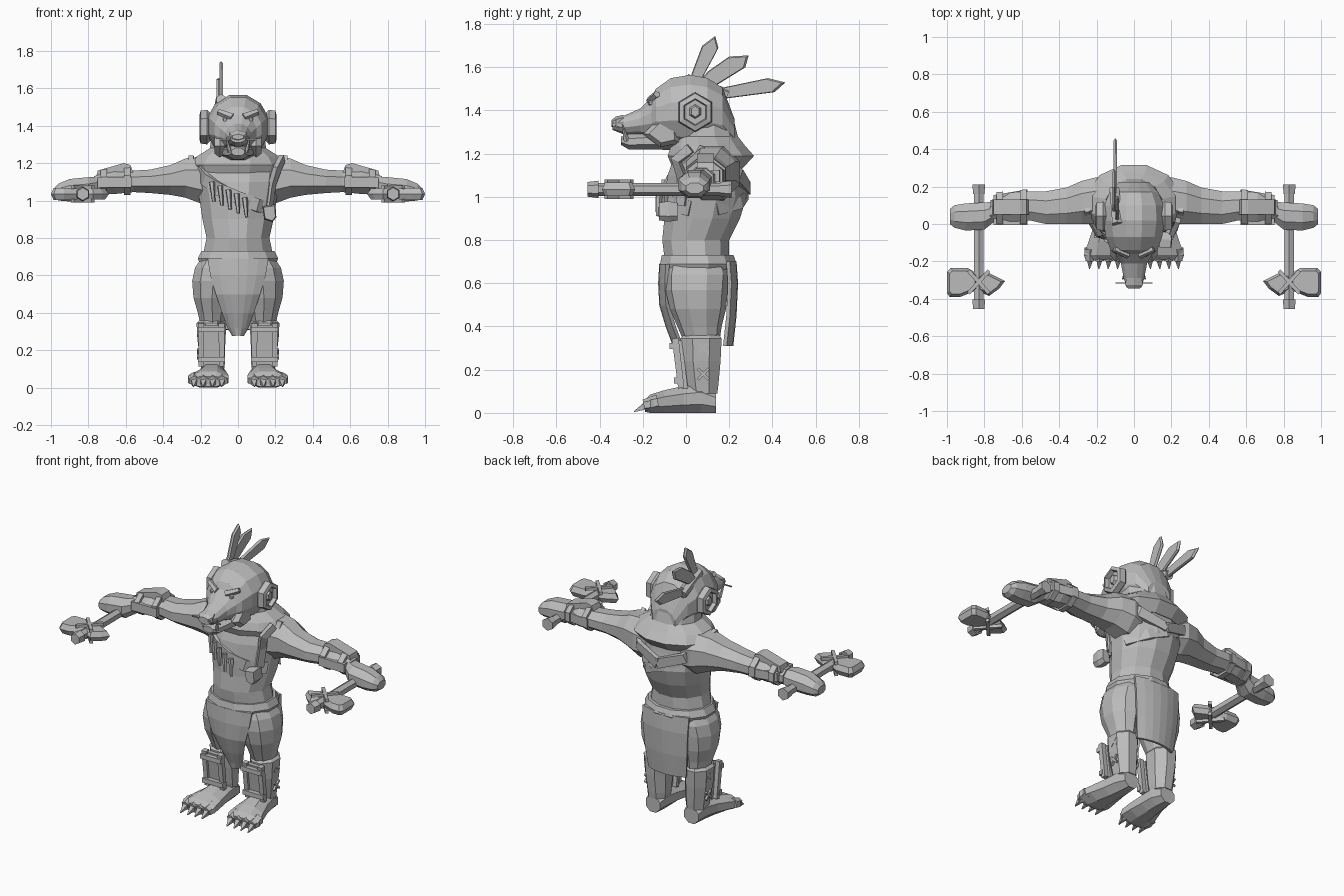
import bpy, bmesh, math
from mathutils import Vector as V

grey = bpy.data.materials.new("warm_grey")
grey.diffuse_color = (0.5, 0.5, 0.5, 1)


def finish(name, bm, mirror=False):
    bmesh.ops.recalc_face_normals(bm, faces=bm.faces)
    me = bpy.data.meshes.new(name)
    bm.to_mesh(me)
    bm.free()
    me.materials.append(grey)
    ob = bpy.data.objects.new(name, me)
    bpy.context.collection.objects.link(ob)
    if mirror:
        ob.modifiers.new("mirror", 'MIRROR')
    return ob


def skin(name, rings, mirror=False):
    """Join equal-length rings of points and cap both ends."""
    bm = bmesh.new()
    vs = [[bm.verts.new(p) for p in r] for r in rings]
    n = len(vs[0])
    for a, b in zip(vs, vs[1:]):
        for i in range(n):
            bm.faces.new((a[i], a[(i + 1) % n], b[(i + 1) % n], b[i]))
    bm.faces.new(vs[0])
    bm.faces.new(vs[-1])
    return finish(name, bm, mirror)


def loft(name, axis, rings, n=10, mirror=False):
    """Rings of (position, a0, a1, b0, b1) along an axis."""
    ang = [(i + .5) * 2 * math.pi / n for i in range(n)]
    mc, ms = max(math.cos(a) for a in ang), max(math.sin(a) for a in ang)
    out = []
    for p, a0, a1, b0, b1 in rings:
        r = []
        for t in ang:
            c = [(a0 + a1) / 2 + (a1 - a0) / 2 * math.cos(t) / mc,
                 (b0 + b1) / 2 + (b1 - b0) / 2 * math.sin(t) / ms]
            c.insert("xyz".index(axis), p)
            r.append(c)
        out.append(r)
    return skin(name, out, mirror)


def prism(name, axis, pts, lo, hi, mirror=False, taper=1.0):
    """Extruded outline; taper below 1 gives a chipped, bevelled edge."""
    k = "xyz".index(axis)
    cu = sum(p[0] for p in pts) / len(pts)
    cv = sum(p[1] for p in pts) / len(pts)
    rings = []
    for h, s in ((lo, taper), ((lo + hi) / 2, 1), (hi, taper)):
        r = [[cu + (u - cu) * s, cv + (v - cv) * s] for u, v in pts]
        for c in r:
            c.insert(k, h)
        rings.append(r)
    return skin(name, rings, mirror)


def rod(name, p0, p1, r0, r1, n=4, mirror=False):
    p0, p1 = V(p0), V(p1)
    q = (p1 - p0).to_track_quat('Z', 'Y')
    ring = [V((math.cos((i + .5) * 2 * math.pi / n), math.sin((i + .5) * 2 * math.pi / n), 0)) for i in range(n)]
    return skin(name, [[p + q @ (d * r) for d in ring] for p, r in ((p0, r0), (p1, r1))], mirror)


def ribbon(name, pts, w, t, mirror=False):
    """Flat strap along points, facing away from the body core."""
    pts = [V(p) for p in pts]
    rings = []
    for i, p in enumerate(pts):
        tan = (pts[min(i + 1, len(pts) - 1)] - pts[max(i - 1, 0)]).normalized()
        nor = V((p.x, p.y - .08, 0)).normalized()
        s = tan.cross(nor).normalized() * w / 2
        rings.append([p - s - nor * t, p + s - nor * t, p + s + nor * t, p - s + nor * t])
    return skin(name, rings, mirror)


def sheet(name, rows, bulge, cols=6):
    """Hanging cloth panel from rows of (z, half width, y)."""
    bm = bmesh.new()
    g = []
    for z, hw, y in rows:
        us = [2 * i / cols - 1 for i in range(cols + 1)]
        g.append([bm.verts.new((u * hw, y + bulge * u * u, z)) for u in us])
    for a, b in zip(g, g[1:]):
        for i in range(cols):
            bm.faces.new((a[i], a[i + 1], b[i + 1], b[i]))
    m = finish(name, bm).modifiers.new("thickness", 'SOLIDIFY')
    m.thickness = .018
    m.offset = 0


# Torso: (z, half width, front y, back y)
TORSO = [(.50, .11, -.05, .13), (.58, .18, -.08, .18), (.66, .195, -.10, .20), (.72, .185, -.10, .20),
         (.80, .168, -.11, .20), (.90, .19, -.10, .25), (1.0, .205, -.10, .28), (1.1, .225, -.085, .26),
         (1.17, .23, -.06, .25), (1.23, .20, -.04, .23), (1.30, .12, .0, .2)]
loft("torso", 'z', [(z, -h, h, a, b) for z, h, a, b in TORSO], 12)


def on_body(x, z, back=False):
    for p, q in zip(TORSO, TORSO[1:]):
        if p[0] <= z <= q[0]:
            f = (z - p[0]) / (q[0] - p[0])
            h, a, b = [p[i] + (q[i] - p[i]) * f for i in (1, 2, 3)]
            d = (b - a) / 2 * math.sqrt(max(0, 1 - (x / h) ** 2))
            return (x, (a + b) / 2 + (d if back else -d), z)


# Belt and loincloths
loft("belt", 'z', [(.665, -.205, .205, -.115, .225), (.69, -.215, .215, -.12, .235), (.73, -.195, .195, -.112, .22)], 12)
sheet("front_loincloth", [(.69, .16, -.115), (.6, .145, -.12), (.5, .115, -.115), (.4, .08, -.085), (.32, .05, -.055), (.28, .025, -.045)], .03)
sheet("back_loincloth", [(.70, .16, .225), (.6, .155, .232), (.45, .145, .225), (.31, .13, .21)], -.03)

# Cowl over the shoulders and its pointed rear hem
loft("cowl", 'z', [(1.13, -.22, .22, -.06, .26), (1.19, -.25, .25, -.085, .315), (1.235, -.22, .22, -.07, .275),
                   (1.28, -.15, .15, -.05, .24), (1.36, -.14, .14, -.04, .22)], 12)
ribbon("cowl_hem", [(.25, .05, 1.215), (.235, .15, 1.16), (.16, .245, 1.10), (.0, .285, 1.04)], .06, .014, True)

# Head, jaw and face
loft("head", 'y', [(-.34, -.04, .04, 1.31, 1.355), (-.29, -.055, .055, 1.29, 1.375), (-.21, -.07, .07, 1.285, 1.41),
                   (-.16, -.10, .10, 1.27, 1.46), (-.14, -.125, .125, 1.26, 1.50), (-.07, -.15, .15, 1.24, 1.55),
                   (.02, -.165, .165, 1.23, 1.565), (.10, -.16, .16, 1.23, 1.55), (.17, -.13, .13, 1.23, 1.505),
                   (.225, -.08, .08, 1.22, 1.36)], 12)
loft("jaw", 'y', [(-.30, -.035, .035, 1.24, 1.28), (-.265, -.055, .055, 1.22, 1.29), (-.15, -.08, .08, 1.22, 1.30),
                  (-.03, -.10, .10, 1.215, 1.32)], 8)
loft("nose", 'y', [(-.345, -.03, .03, 1.325, 1.355), (-.325, -.048, .048, 1.315, 1.372), (-.29, -.04, .04, 1.33, 1.38)], 6)
rod("nose_bone", (-.10, -.315, 1.325), (.10, -.315, 1.325), .005, .005)
rod("tusk", (.045, -.275, 1.26), (.062, -.295, 1.335), .014, .003, 5, True)
rod("brow", (.03, -.165, 1.445), (.105, -.135, 1.475), .022, .016, 5, True)
rod("eye", (.065, -.15, 1.435), (.07, -.172, 1.432), .018, .01, 6, True)
prism("cheek", 'x', [(-.2, 1.29), (-.13, 1.36), (-.04, 1.36), (-.03, 1.25), (-.12, 1.23)], .07, .125, True, .7)

# Ears: hexagonal cups
loft("ear", 'x', [(.13, -.01, .09, 1.34, 1.45), (.165, -.035, .12, 1.30, 1.485), (.20, -.03, .115, 1.305, 1.48),
                  (.207, -.01, .095, 1.33, 1.455), (.183, -.005, .09, 1.335, 1.45)], 6, True)
loft("ear_core", 'x', [(.18, .015, .07, 1.36, 1.43), (.198, .025, .06, 1.37, 1.42)], 6, True)

# Feathers
prism("feather_front", 'x', [(.015, 1.54), (.075, 1.70), (.135, 1.745), (.15, 1.69), (.135, 1.66), (.07, 1.54)], -.10, -.08, taper=.9)
prism("feather_middle", 'x', [(.05, 1.52), (.10, 1.58), (.20, 1.65), (.29, 1.655), (.275, 1.6), (.13, 1.51)], -.115, -.095, taper=.9)
prism("feather_rear", 'x', [(.10, 1.48), (.165, 1.505), (.38, 1.55), (.46, 1.53), (.41, 1.485), (.18, 1.455)], -.11, -.09, taper=.9)
rod("feather_band", (-.09, .0, 1.54), (-.105, .19, 1.47), .03, .03, 6)

# Arms, hands and bracers
loft("arm", 'x', [(.12, .02, .23, .98, 1.20), (.20, .0, .25, .985, 1.235), (.28, .0, .23, 1.015, 1.225), (.36, .0, .195, 1.03, 1.19),
                  (.47, .0, .175, 1.04, 1.165), (.56, .02, .175, 1.045, 1.16), (.66, .01, .17, 1.035, 1.16),
                  (.77, .015, .125, 1.035, 1.13)], 8, True)
loft("hand", 'x', [(.75, .01, .12, 1.03, 1.125), (.80, -.03, .115, 1.0, 1.125), (.90, -.035, .11, .995, 1.115),
                   (.96, -.02, .10, 1.0, 1.09), (.985, .0, .08, 1.015, 1.065)], 8, True)
for i, x in enumerate((.575, .70)):
    d = i * .012
    loft(f"bracer_band_{i}", 'x', [(x, .0, .185 - d, 1.03, 1.18 - d), (x + .035, .0, .182 - d, 1.03, 1.175 - d)], 8, True)
prism("bracer_top_plate", 'y', [(.56, 1.15), (.575, 1.19), (.61, 1.20), (.75, 1.16), (.76, 1.12)], .05, .13, True)
prism("bracer_front_plate", 'z', [(.57, .03), (.57, -.005), (.75, -.005), (.75, .03)], 1.07, 1.125, True)
prism("bracer_back_plate", 'z', [(.57, .15), (.57, .185), (.75, .155), (.75, .12)], 1.07, 1.125, True)

# Stone axes
Z = 1.035
rod("axe_handle", (.83, -.44, Z), (.83, .19, Z), .03, .03, 6, True)
for y in (-.43, .185):
    rod("handle_knob", (.83, y - .025, Z), (.83, y + .025, Z), .034, .04, 6, True)
prism("axe_blade", 'z', [(.83, -.27), (.89, -.235), (.98, -.235), (1.0, -.255), (1.0, -.37), (.985, -.39), (.93, -.39), (.83, -.35)],
      Z - .032, Z + .032, True, .8)
prism("axe_spike", 'z', [(.84, -.27), (.78, -.26), (.69, -.305), (.72, -.345), (.775, -.385), (.84, -.355)], Z - .03, Z + .03, True, .75)
for dz in (-.036, .036):
    for s in (-1, 1):
        rod("axe_binding", (.775, -.31 - s * .06, Z + dz), (.885, -.31 + s * .06, Z + dz), .014, .014, 4, True)

# Straps, charms and pouch
diag = [(-.205, 1.16), (-.17, 1.11), (-.10, 1.06), (0, 1.015), (.10, .975), (.185, .945)]
ribbon("chest_strap", [on_body(*p) for p in diag], .07, .014)
ribbon("chest_strap_back", [on_body(x, z, True) for x, z in diag], .06, .012)
for i in range(5):
    x = -.14 + i * .044
    z = 1.065 - i * .021
    y = on_body(x, z)[1]
    rod(f"charm_{i}", (x, y - .025, z + .035), (x + .01, y - .035, z - .07), .016, .009, 5)
ribbon("shoulder_strap", [(.235, .02, 1.225), (.21, -.045, 1.17), on_body(.18, 1.08), on_body(.165, .96)], .045, .014)
prism("pouch", 'y', [(.13, .97), (.20, .98), (.205, .91), (.185, .885), (.14, .90)], -.125, -.04, taper=.85)

# Legs and feet
loft("thigh", 'z', [(.33, .075, .20, -.01, .155), (.40, .06, .215, -.04, .165), (.48, .04, .238, -.075, .185), (.57, .02, .245, -.095, .195),
                    (.64, .01, .23, -.095, .2), (.70, .01, .19, -.08, .18)], 10, True)
loft("calf_wrap", 'z', [(.09, .075, .195, .01, .145), (.13, .07, .20, .0, .15), (.24, .068, .215, -.02, .16),
                        (.345, .062, .222, -.025, .165), (.36, .075, .205, -.01, .155)], 8, True)
prism("shin_plate", 'x', [(-.05, .335), (-.02, .335), (.01, .11), (-.02, .11)], .10, .185, True)
for x in (.088, .197):
    rod("shin_post", (x, -.05, .345), (x, -.022, .115), .022, .02, 4, True)
for z, y in ((.31, -.062), (.15, -.042)):
    rod("shin_band", (.07, y, z), (.215, y, z), .02, .02, 4, True)
for z in (.18, .30):
    for s in (-1, 1):
        rod("side_stitch", (.214, .08 - s * .025, z - .025), (.214, .08 + s * .025, z + .025), .009, .009, 4, True)
loft("foot", 'y', [(.14, .085, .185, .0, .10), (.07, .07, .20, .0, .135), (-.01, .065, .215, .0, .125),
                   (-.10, .055, .245, .0, .105), (-.165, .05, .268, .0, .085), (-.19, .06, .26, .005, .06)], 8, True)
for i in range(4):
    x = .085 + i * .05
    rod(f"toe_{i}", (x, -.13, .05), (x, -.195, .035), .035, .027, 6, True)
    rod(f"claw_{i}", (x, -.185, .033), (x + .003, -.24, .006), .024, .003, 4, True)
